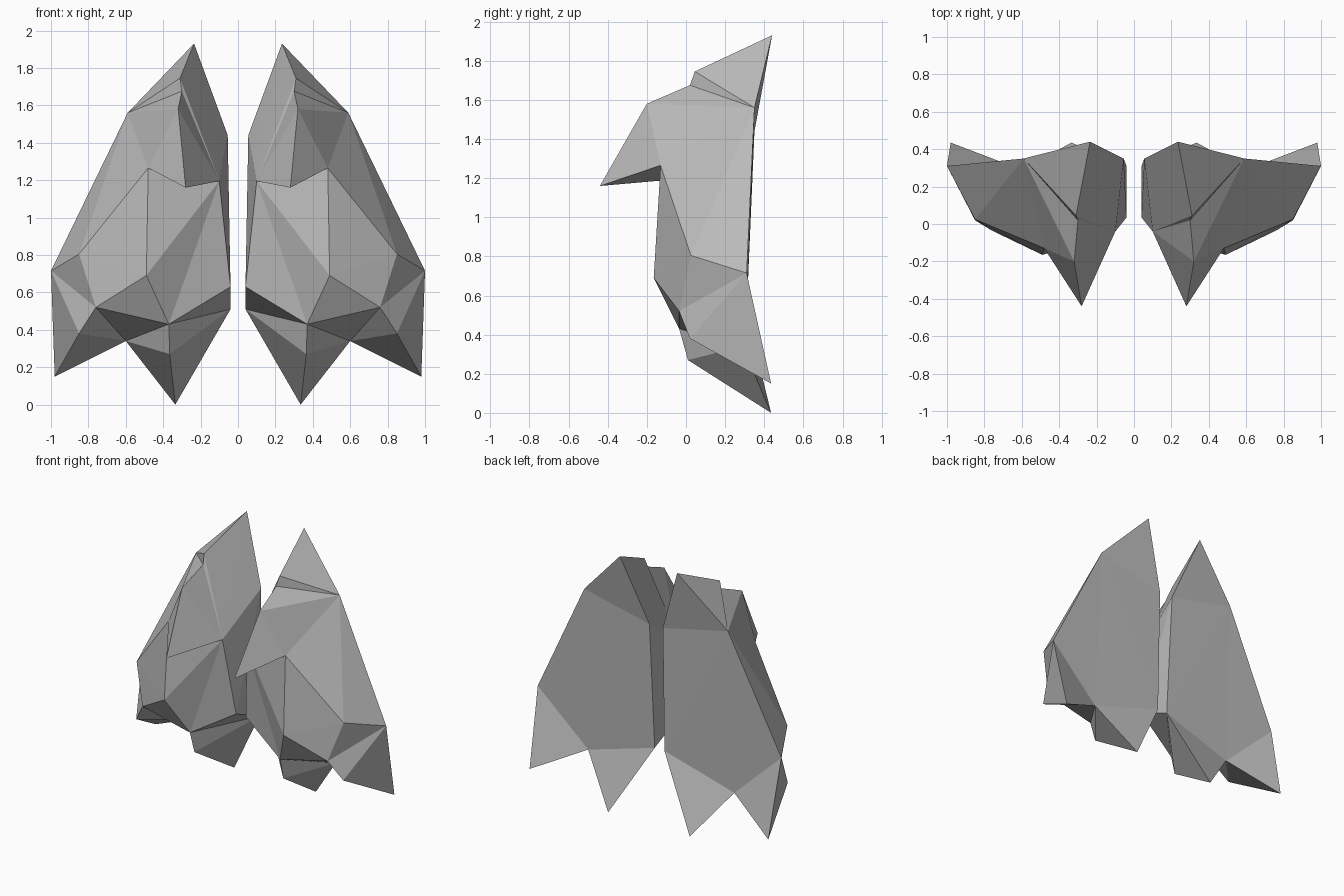
import bpy
import bmesh
from mathutils import Vector

if "Cube" in bpy.data.objects:
    bpy.data.objects.remove(bpy.data.objects["Cube"], do_unlink=True)

# One plain material for the whole model
grey = bpy.data.materials.new("plain_grey")
grey.use_nodes = True
colour = (0.5, 0.5, 0.5, 1.0)
grey.diffuse_color = colour
grey.node_tree.nodes["Principled BSDF"].inputs["Base Color"].default_value = colour

# Corner points of the left half
points = {
    "peak": (0.235, 0.44, 1.93),
    "crest": (0.31, 0.045, 1.745),
    "notch": (0.30, 0.02, 1.675),
    "shoulder": (0.59, 0.35, 1.56),
    "inner_top": (0.055, 0.35, 1.44),
    "brow": (0.32, -0.20, 1.58),
    "beak": (0.28, -0.44, 1.16),
    "cheek": (0.48, -0.13, 1.265),
    "inner_cheek": (0.10, -0.04, 1.195),
    "belly": (0.49, -0.165, 0.69),
    "flank": (0.85, 0.025, 0.805),
    "side": (1.0, 0.31, 0.715),
    "outer_hem": (0.76, -0.035, 0.52),
    "inner_hem": (0.37, -0.035, 0.43),
    "inner_low": (0.04, 0.035, 0.63),
    "inner_back": (0.04, 0.31, 0.51),
    "fork": (0.60, 0.29, 0.34),
    "inner_knee": (0.365, 0.01, 0.27),
    "inner_tip": (0.335, 0.435, 0.0),
    "outer_knee": (0.85, 0.02, 0.38),
    "outer_tip": (0.98, 0.435, 0.15),
}

# Faces listed by the corners they join
panels = [
    # crest and beak
    "peak crest shoulder", "crest notch shoulder", "notch brow shoulder",
    "brow cheek shoulder", "brow beak cheek", "beak inner_cheek cheek",
    # inner wall
    "peak inner_top inner_cheek", "peak inner_cheek crest",
    "crest inner_cheek notch", "notch inner_cheek brow",
    "brow inner_cheek beak", "inner_cheek inner_low inner_hem",
    "inner_cheek inner_top inner_low", "inner_top inner_back inner_low",
    "inner_low inner_back inner_hem",
    # flank and belly
    "shoulder cheek flank", "shoulder flank side", "cheek belly flank",
    "belly outer_hem flank", "flank outer_hem side",
    "belly inner_hem outer_hem", "cheek inner_cheek belly",
    "inner_cheek inner_hem belly", "inner_hem fork outer_hem",
    # outer lobe
    "outer_hem outer_knee side", "outer_knee outer_tip side",
    "outer_knee fork outer_tip", "outer_hem fork outer_knee",
    "side outer_tip fork",
    # inner lobe
    "inner_hem inner_knee fork", "inner_knee inner_tip fork",
    "inner_knee inner_back inner_tip", "inner_hem inner_back inner_knee",
    "fork inner_tip inner_back",
    # back
    "peak shoulder inner_top", "shoulder side fork",
    "shoulder fork inner_back", "shoulder inner_back inner_top",
]


def build_half(name, sign):
    """Make one closed, flat-shaded half on the given side."""
    bm = bmesh.new()
    corner = {key: bm.verts.new(Vector((sign * p[0], p[1], p[2])))
              for key, p in points.items()}
    for panel in panels:
        bm.faces.new([corner[key] for key in panel.split()])
    bmesh.ops.recalc_face_normals(bm, faces=bm.faces)
    mesh = bpy.data.meshes.new(name)
    bm.to_mesh(mesh)
    bm.free()
    mesh.materials.append(grey)
    bpy.context.collection.objects.link(bpy.data.objects.new(name, mesh))


build_half("left_half", 1)
build_half("right_half", -1)
